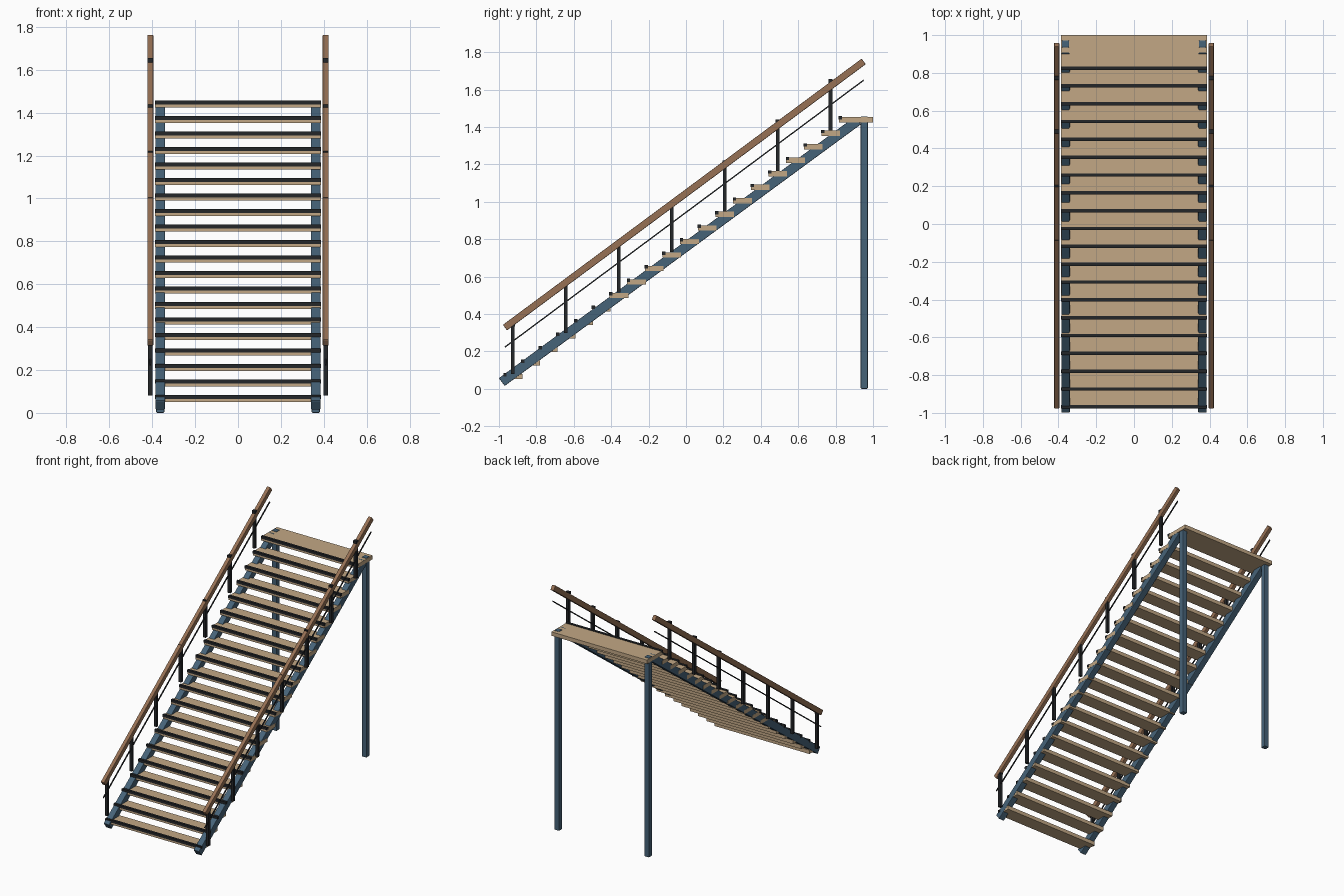
import bpy, math
from mathutils import Matrix, Vector

if "Cube" in bpy.data.objects:
    bpy.data.objects.remove(bpy.data.objects["Cube"])


def material(name, rgb):
    m = bpy.data.materials.new(name)
    m.diffuse_color = (*rgb, 1)
    m.use_nodes = True
    m.node_tree.nodes["Principled BSDF"].inputs["Base Color"].default_value = m.diffuse_color
    return m


STEEL = material("blue steel", (0.062, 0.125, 0.19))
TAN = material("tan tread wood", (0.54, 0.39, 0.235))
BROWN = material("brown rail wood", (0.31, 0.165, 0.09))
BLACK = material("black metal", (0.017, 0.019, 0.022))


def box(name, center, size, mat, angle=0.0, bevel=0.0):
    """Box with full sizes, pitched about the x axis, with optional chamfer."""
    bpy.ops.mesh.primitive_cube_add(size=1, location=center, rotation=(angle, 0, 0))
    o = bpy.context.object
    o.name = name
    o.data.transform(Matrix.Diagonal((*size, 1)))
    o.data.materials.append(mat)
    if bevel:
        b = o.modifiers.new("chamfer", "BEVEL")
        b.width, b.segments = bevel, 2
    return o


def beam(name, x, a, b, width, height, mat, bevel=0.0):
    """Sloped box between two (y, z) points."""
    dy, dz = b[0] - a[0], b[1] - a[1]
    return box(name, (x, (a[0] + b[0]) / 2, (a[1] + b[1]) / 2),
               (width, math.hypot(dy, dz), height), mat, math.atan2(dz, dy), bevel)


STEPS, RUN, RISE = 20, 0.0944, 0.0723
Y0, Z0 = -0.975, 0.065      # front edge and mid height of the lowest tread

# Treads with dark nosing strips; the last one is the deep landing
for i in range(STEPS):
    front, z = Y0 + i * RUN, Z0 + i * RISE
    back = 1.0 if i == STEPS - 1 else front + 0.1
    width = 0.766 if i < 6 else 0.772
    box("tread", (0, (front + back) / 2, z), (width, back - front, 0.028), TAN)
    box("nosing", (0, front + 0.007, z + 0.0095), (0.774, 0.018, 0.018), BLACK)

for s in (-1, 1):
    # Sloped stringer and rear leg
    beam("stringer", s * 0.3625, (-0.985, 0.036), (0.92, 1.435), 0.045, 0.052, STEEL, 0.004)
    box("rear_leg", (s * 0.3625, 0.953, 0.7285), (0.038, 0.038, 1.457), STEEL, 0, 0.005)
    # Handrail and thin mid rail
    beam("handrail", s * 0.409, (-0.968, 0.327), (0.95, 1.75), 0.028, 0.037, BROWN, 0.004)
    beam("mid_rail", s * 0.409, (-0.968, 0.223), (0.95, 1.65), 0.007, 0.007, BLACK)
    # Posts follow the steps, one every third tread
    for k in range(7):
        y, z = -0.926 + 3 * k * RUN, 0.08 + 3 * k * RISE
        box("post", (s * 0.409, y, z + 0.136), (0.02, 0.02, 0.272), BLACK)
        box("post_cap", (s * 0.409, y, z + 0.264), (0.027, 0.022, 0.02), BLACK)
